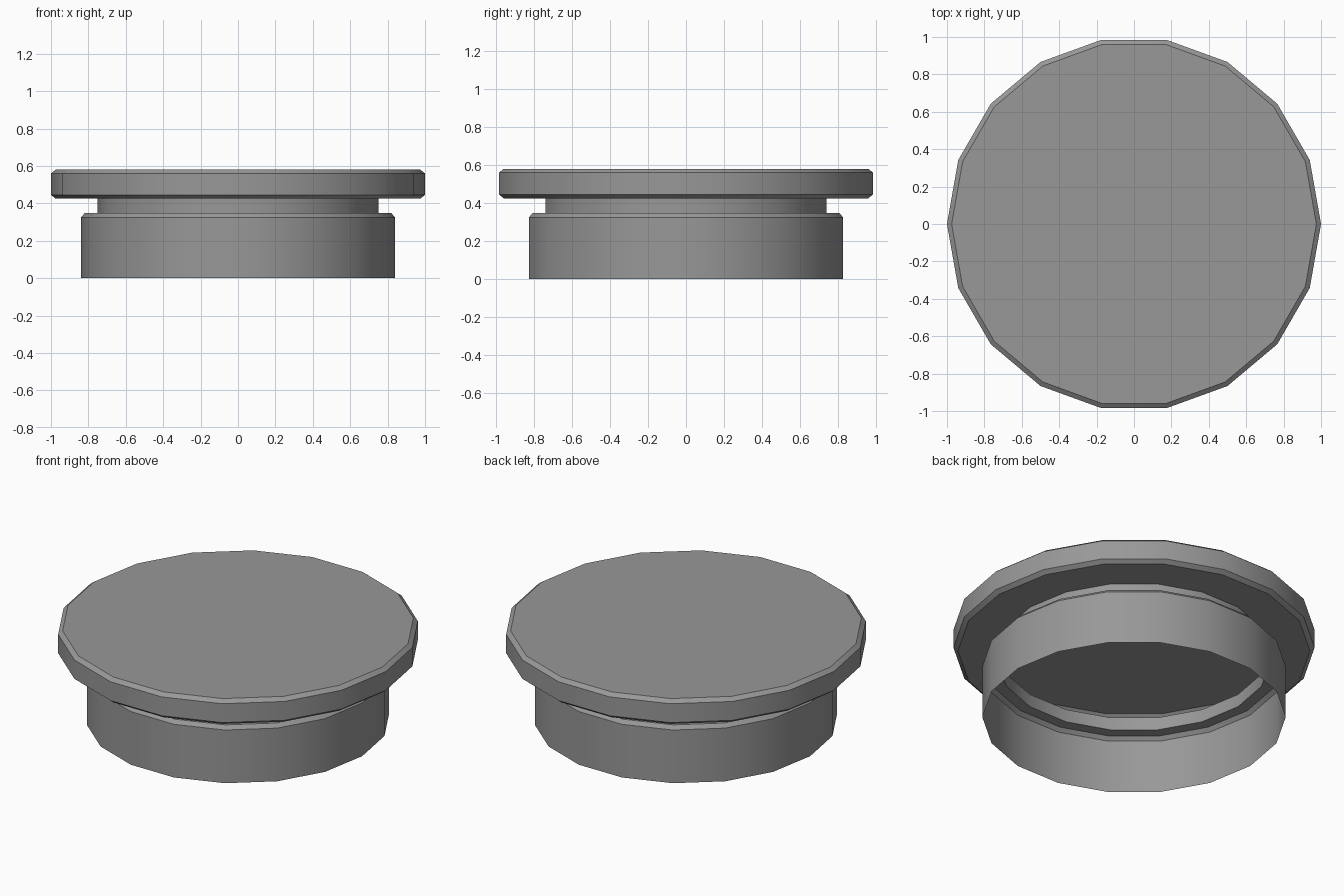
import bpy, bmesh, math

if "Cube" in bpy.data.objects:
    bpy.data.objects.remove(bpy.data.objects["Cube"])

SIDES = 18

def lathe(name, profile):
    """Spin an (r, z) profile, listed bottom to top, around z and close its top."""
    bm = bmesh.new()
    rings = []
    for r, z in profile:
        rings.append([bm.verts.new((r * math.cos(2 * math.pi * i / SIDES),
                                    r * math.sin(2 * math.pi * i / SIDES), z))
                      for i in range(SIDES)])
    for lo, hi in zip(rings, rings[1:]):
        for i in range(SIDES):
            j = (i + 1) % SIDES
            bm.faces.new((lo[i], lo[j], hi[j], hi[i]))
    bm.faces.new(rings[-1])
    mesh = bpy.data.meshes.new(name)
    bm.to_mesh(mesh)
    bm.free()
    obj = bpy.data.objects.new(name, mesh)
    bpy.context.collection.objects.link(obj)
    bpy.ops.object.select_all(action='DESELECT')
    obj.select_set(True)
    bpy.context.view_layer.objects.active = obj
    bpy.ops.object.shade_smooth_by_angle(angle=math.radians(30))
    return obj

# Hollow thin-walled cap, open at the bottom
cap = lathe("cap", [
    (0.84, 0.0), (0.84, 0.325), (0.82, 0.347),      # skirt and its chamfer
    (0.752, 0.347), (0.752, 0.425),                 # ledge and narrow neck
    (0.975, 0.425), (1.0, 0.445),                   # underside of the disc
    (1.0, 0.56), (0.975, 0.58)])                    # disc rim and top chamfer

# Dark grey finish
grey = bpy.data.materials.new("dark_grey")
grey.diffuse_color = (0.315, 0.315, 0.315, 1)
grey.use_nodes = True
grey.node_tree.nodes["Principled BSDF"].inputs["Base Color"].default_value = grey.diffuse_color
cap.data.materials.append(grey)
